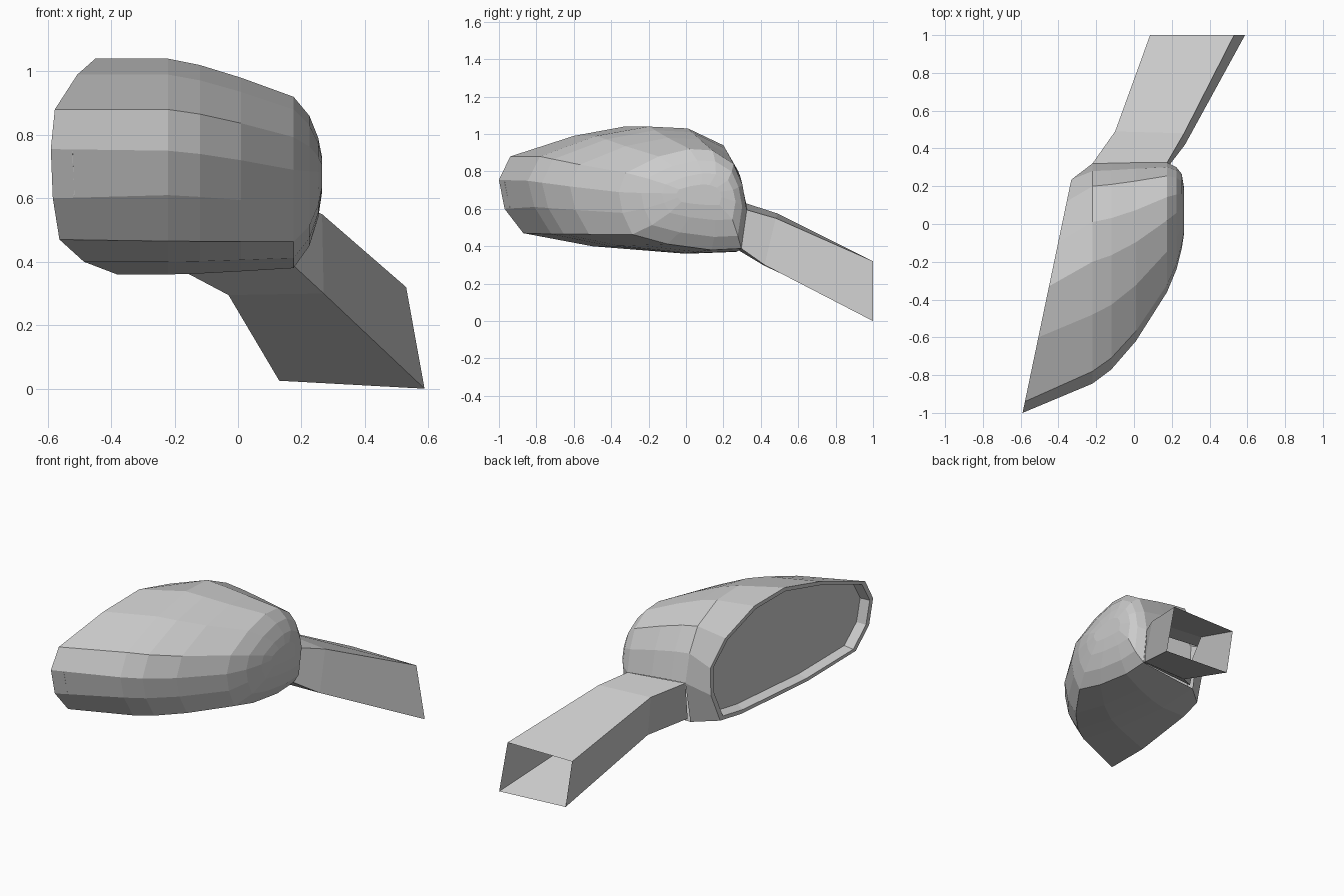
import bpy
from mathutils import Vector

if "Cube" in bpy.data.objects:
    bpy.data.objects.remove(bpy.data.objects["Cube"])


def make(name, verts, faces):
    me = bpy.data.meshes.new(name)
    me.from_pydata(verts, [], faces)
    me.validate()
    ob = bpy.data.objects.new(name, me)
    bpy.context.collection.objects.link(ob)
    return ob


def loft(name, rings, closed_end=False, skip=()):
    """Bridge equal-length rings; skip holds (ring, segment) pairs left open."""
    n = len(rings[0])
    verts = [v for r in rings for v in r]
    faces = [(i * n + j, i * n + (j + 1) % n, (i + 1) * n + (j + 1) % n, (i + 1) * n + j)
             for i in range(len(rings) - 1) for j in range(n) if (i, j) not in skip]
    if closed_end:
        faces.append([(len(rings) - 1) * n + j for j in range(n)])
    return make(name, verts, faces)


# Outlines in (y, z): the mirror opening and the fuller body just behind it
rim = [(-1, .755), (-.94, .88), (-.6, .99), (-.33, 1.04), (-.1, 1.0), (.12, .87), (.235, .72),
       (.23, .55), (.16, .37), (0, .36), (-.5, .40), (-.87, .47), (-.97, .6)]
body = [(-.845, .75), (-.78, .88), (-.48, .99), (-.2, 1.04), (.01, 1.03), (.2, .94), (.28, .8),
        (.32, .63), (.27, .37), (0, .36), (-.4, .40), (-.72, .465), (-.81, .61)]


def opening(scale_y=1, scale_z=1, depth=0):
    cy, cz = -.36, .69
    pts = []
    for y, z in rim:
        y, z = cy + (y - cy) * scale_y, cz + (z - cz) * scale_z
        pts.append(Vector((-.381 + .209 * y + depth, y - .209 * depth, z)))
    return pts


def section(x, y0, y1, z0, z1):
    return [Vector((x, y0 + (y + .845) / 1.165 * (y1 - y0), z0 + (z - .36) / .68 * (z1 - z0)))
            for y, z in body]


# Housing shell, left open where the arm joins
shell = [opening(),
         section(-.22, -.845, .32, .36, 1.04),
         section(-.12, -.77, .322, .363, 1.02),
         section(.01, -.62, .325, .37, .98),
         section(.175, -.36, .325, .38, .92),
         section(.225, -.24, .30, .45, .86),
         section(.253, -.13, .265, .54, .79),
         section(.265, -.05, .19, .62, .73)]
loft("housing", shell, True, {(1, 7), (2, 7), (3, 7)})

# Rim lip and recessed wall
inner = opening(.935, .90, .06)
loft("rim", [opening(), opening(.96, .93), inner])

# Mirror glass
make("mirror_glass", inner, [range(len(inner))])

# Hollow arm: root, bend, open end (top left, top right, bottom right, bottom left)
root = [shell[1][7], shell[4][7], shell[4][8], Vector((-.2, .27, .385))]
bend = [(-.1, .49, .575), (.265, .48, .55), (.27, .42, .30), (-.03, .42, .295)]
end = [(.085, 1, .32), (.53, 1, .32), (.588, 1, 0), (.13, 1, .025)]
loft("arm", [root, bend, end])
